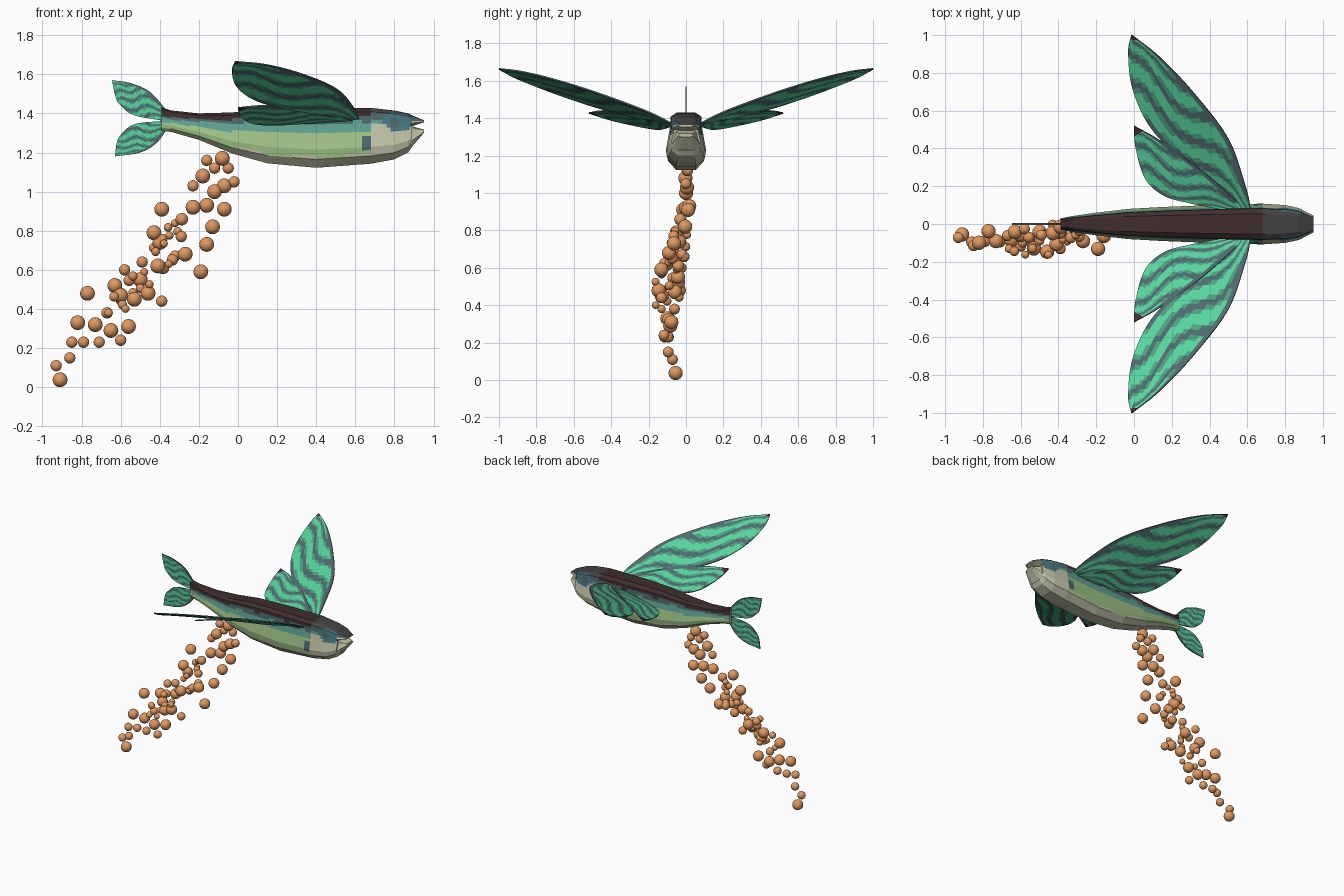
import bpy, bmesh, math, random
from mathutils import Vector

random.seed(4)
cube = bpy.data.objects.get("Cube")
if cube:
    bpy.data.objects.remove(cube, do_unlink=True)

# Materials
PALETTE = {
    "dark brown": (64, 46, 47), "slate": (78, 106, 110), "teal": (96, 162, 146),
    "pale green": (160, 196, 136), "cream": (194, 196, 168), "charcoal": (68, 68, 68),
    "eye blue": (74, 122, 132), "fin green": (88, 212, 158), "fin shade": (76, 160, 130),
    "egg orange": (222, 152, 98),
}


def linear(c):
    c /= 255
    return c / 12.92 if c < 0.04 else ((c + 0.055) / 1.055) ** 2.4


MATS = {}
for label, rgb in PALETTE.items():
    mat = bpy.data.materials.new(label)
    mat.use_nodes = True
    colour = [linear(c) for c in rgb] + [1]
    mat.diffuse_color = colour
    bsdf = mat.node_tree.nodes["Principled BSDF"]
    bsdf.inputs["Base Color"].default_value = colour
    bsdf.inputs["Roughness"].default_value = 0.8
    MATS[label] = mat
NAMES = list(MATS)


def finish(name, bm, labels=NAMES):
    """Turn a bmesh into an object carrying the listed materials."""
    bmesh.ops.recalc_face_normals(bm, faces=bm.faces)
    mesh = bpy.data.meshes.new(name)
    bm.to_mesh(mesh)
    bm.free()
    for label in labels:
        mesh.materials.append(MATS[label])
    obj = bpy.data.objects.new(name, mesh)
    bpy.context.collection.objects.link(obj)
    return obj


def sample(points, steps, smooth=False):
    """Even samples along a polyline, or along a curve through its points."""
    pts = [Vector(p) for p in points]
    last = len(pts) - 1
    out = []
    for k in range(steps + 1):
        t = k / steps * last
        i = min(int(t), last - 1)
        f = t - i
        a, b = pts[i], pts[i + 1]
        if smooth:
            p = pts[i - 1] if i else 2 * a - b
            n = pts[i + 2] if i + 2 <= last else 2 * b - a
            out.append(0.5 * (2 * a + (b - p) * f + (2 * p - 5 * a + 4 * b - n) * f * f
                              + (3 * a - p - 3 * b + n) * f ** 3))
        else:
            out.append(a.lerp(b, f))
    return out


# Body: half section as (width fraction, height fraction), lofted along x
SECTION = [(0, 1), (.5, 1), (.76, .93), (.8, .72), (.9, .5), (1, .3), (.92, .14), (.5, 0), (0, 0)]


def loft(name, stations, steps, rule):
    half = sample(SECTION, 24)
    ring = [(w, h) for w, h in half] + [(-w, h) for w, h in half[-2:0:-1]]
    n = len(ring)
    bm = bmesh.new()
    rows = [[bm.verts.new((x, w * wide, low + h * (top - low))) for w, h in ring]
            for x, top, low, wide in sample(stations, steps)]
    for a, b in zip(rows, rows[1:]):
        for i in range(n):
            j = (i + 1) % n
            face = bm.faces.new((a[i], a[j], b[j], b[i]))
            c = face.calc_center_median()
            face.material_index = NAMES.index(rule(c.x, c.z, (ring[i][1] + ring[j][1]) / 2))
    for row in (rows[0], rows[-1]):
        bm.faces.new(row).material_index = NAMES.index("cream")
    return finish(name, bm)


def within(x, z, cx, cz, rx, rz):
    return ((x - cx) / rx) ** 2 + ((z - cz) / rz) ** 2 < 1


def body_colour(x, z, h):
    if within(x, z, .8, 1.35, .025, .025) and h < .93:
        return "slate"
    if within(x, z, .82, 1.36, .075, .055) and h < .95:
        return "eye blue"
    if within(x, z, .655, 1.25, .03, .045):
        return "slate"
    if x > .68:
        if h > .9:
            return "charcoal"
        return "slate" if h > .82 else "teal" if h > .74 else "cream"
    drop = max(0, -x) * .4
    wave = .02 * math.sin(x * 23)
    for limit, label in ((.84, "dark brown"), (.74, "slate"), (.56, "teal"), (.16, "pale green")):
        if h > limit - drop + wave:
            return label
    return "cream"


loft("body", [
    (-.39, 1.43, 1.31, .03), (-.34, 1.415, 1.305, .04), (-.2, 1.4, 1.265, .06),
    (-.03, 1.405, 1.195, .08), (.15, 1.425, 1.145, .09), (.4, 1.43, 1.122, .1),
    (.68, 1.428, 1.143, .108), (.8, 1.415, 1.165, .1), (.87, 1.4, 1.2, .085),
    (.89, 1.39, 1.228, .077)], 54, body_colour)
loft("upper_jaw", [(.885, 1.392, 1.333, .077), (.95, 1.366, 1.354, .045)], 4,
     lambda x, z, h: "charcoal" if h > .9 else "slate" if h > .5 else "cream")
loft("lower_jaw", [(.885, 1.335, 1.224, .077), (.95, 1.318, 1.3, .042)], 4,
     lambda x, z, h: "cream")


# Fins: a streaked sheet between a leading and a trailing edge
def fin_colour(u, v, tip):
    if u > tip:
        return "dark brown"
    streak = math.sin(26 * u - 13 * v + 1.8 * math.sin(11 * u + 5 * v))
    if v < .08 or streak < -.65:
        return "slate"
    return "fin green" if streak > .1 else "fin shade"


def fin(name, lead, trail, place, tip=2, span=44, chord=14):
    bm = bmesh.new()
    edges = zip(sample(lead, span, True), sample(trail, span, True))
    rows = []
    for i, (a, b) in enumerate(edges):
        rows.append([bm.verts.new(place(a.lerp(b, j / chord), i / span, j / chord))
                     for j in range(chord + 1)])
    for i in range(span):
        for j in range(chord):
            face = bm.faces.new((rows[i][j], rows[i + 1][j], rows[i + 1][j + 1], rows[i][j + 1]))
            label = fin_colour((i + .5) / span, (j + .5) / chord, tip)
            face.material_index = NAMES.index(label)
    obj = finish(name, bm)
    thick = obj.modifiers.new("thickness", "SOLIDIFY")
    thick.thickness = .008
    thick.offset = 0
    return obj


def wing_place(side, root, slope, twist):
    def place(p, u, v):
        z = root + slope * (p.y - .1) + twist * (1 - 2 * v) * math.sin(math.pi * u)
        return (p.x, side * p.y, z)
    return place


WING_LEAD = [(.62, .07), (.59, .2), (.5, .45), (.32, .69), (.14, .88), (-.01, 1)]
WING_TRAIL = [(.56, .07), (.43, .21), (.22, .37), (.075, .53), (-.01, .725), (-.03, .91), (-.015, 1)]
HIND_LEAD = [(.6, .07), (.5, .16), (.35, .29), (.14, .44), (0, .52)]
HIND_TRAIL = [(.5, .07), (.3, .11), (.16, .15), (.06, .24), (.01, .4), (0, .515)]
for side, word in ((-1, "front_side"), (1, "back_side")):
    fin(word + "_wing_fin", WING_LEAD, WING_TRAIL, wing_place(side, 1.378, .318, .04), .95)
    fin(word + "_hind_fin", HIND_LEAD, HIND_TRAIL, wing_place(side, 1.365, .15, .033), .9)

# Tail lobes stand upright on the centre plane
ROOT = (-.38, 1.362)


def tail_place(p, u, v):
    return (p.x, 0, p.y)


fin("upper_tail_lobe", [(-.36, 1.41), (-.45, 1.51), (-.55, 1.555), (-.645, 1.57)],
    [ROOT, (-.53, 1.39), (-.6, 1.44), (-.625, 1.48), (-.645, 1.57)], tail_place, span=24)
fin("lower_tail_lobe", [(-.36, 1.325), (-.415, 1.25), (-.5, 1.2), (-.63, 1.18)],
    [ROOT, (-.53, 1.345), (-.6, 1.29), (-.62, 1.25), (-.63, 1.18)], tail_place, span=24)

# Eggs: one shared ball trailing below in a stream, (x, z) in hundredths
BIG = [(-8, 117), (-18, 108), (-7, 103), (-12, 100), (-39, 91), (-23, 92), (-16, 93), (-7, 91),
       (-13, 82), (-43, 79), (-40, 74), (-16, 73), (-27, 68), (-19, 59), (-41, 62), (-77, 48),
       (-63, 52), (-60, 47), (-50, 55), (-46, 48), (-53, 45), (-82, 33), (-73, 32), (-65, 29),
       (-56, 31), (-91, 3.8)]
SMALL = [(-16, 116), (-5, 112), (-12, 112), (-2, 105), (-23, 103), (-29, 77), (-33, 66), (-58, 60),
         (-49, 64), (-39, 44), (-67, 38), (-85, 23), (-79, 23), (-71, 23), (-60, 24), (-86, 15),
         (-93, 11)]
DRIFT = [(0, -.03), (.22, -.12), (.5, -.1), (.7, -.05), (.95, .01), (1.3, 0)]

bm = bmesh.new()
bmesh.ops.create_icosphere(bm, subdivisions=3, radius=1)
for f in bm.faces:
    f.smooth = True
first = finish("egg", bm, ["egg orange"])
ball = first.data
bpy.data.objects.remove(first)


def egg(x, z, radius):
    for (z0, y0), (z1, y1) in zip(DRIFT, DRIFT[1:]):
        if z0 <= z <= z1:
            y = y0 + (y1 - y0) * (z - z0) / (z1 - z0)
    spread = .08 * max(.15, 1 - 2 * abs(z - .52))
    obj = bpy.data.objects.new("egg", ball)
    obj.location = (x, y + random.uniform(-spread, spread), z)
    obj.scale = (radius,) * 3
    bpy.context.collection.objects.link(obj)


for group, radius in ((BIG, .038), (SMALL, .029)):
    for x, z in group:
        egg(x / 100, z / 100, radius)
for k in range(24):
    z = .38 + .5 * k / 24
    egg(-.25 - .85 * (.85 - z) + random.uniform(-.09, .09), z, random.uniform(.02, .032))
